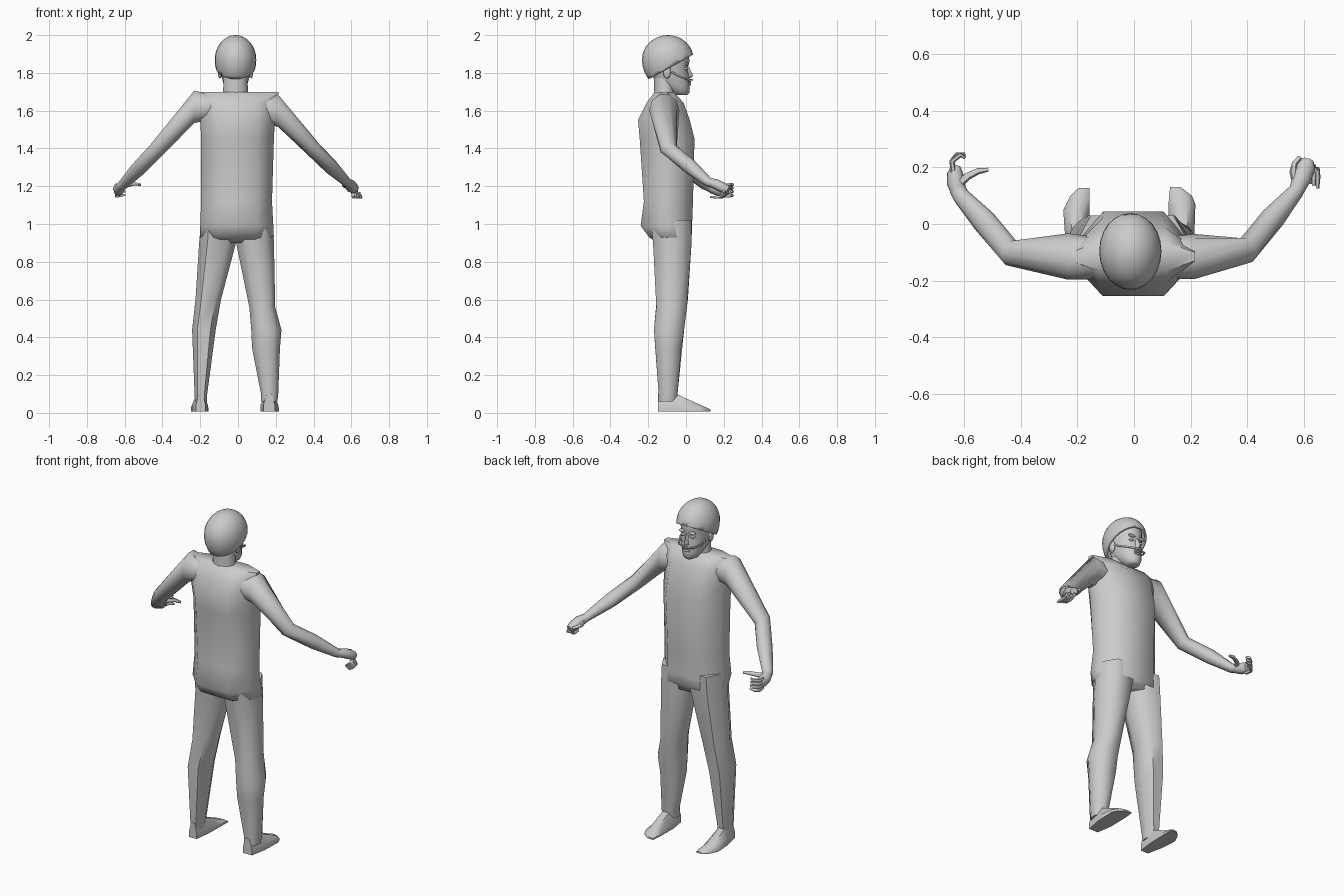
import bpy, bmesh, math
from mathutils import Vector

grey = bpy.data.materials.new("plain grey")
grey.diffuse_color = (0.6, 0.6, 0.6, 1)


def finish(name, bm, angle=60):
    bmesh.ops.recalc_face_normals(bm, faces=bm.faces)
    me = bpy.data.meshes.new(name)
    bm.to_mesh(me)
    bm.free()
    me.materials.append(grey)
    ob = bpy.data.objects.new(name, me)
    bpy.context.collection.objects.link(ob)
    bpy.ops.object.select_all(action='DESELECT')
    ob.select_set(True)
    bpy.context.view_layer.objects.active = ob
    bpy.ops.object.shade_smooth_by_angle(angle=math.radians(angle))
    return ob


def skin(name, rings, angle=60):
    """Join equal rings of points into a capped surface."""
    bm = bmesh.new()
    vs = [[bm.verts.new(p) for p in r] for r in rings]
    n = len(vs[0])
    for a, b in zip(vs, vs[1:]):
        for i in range(n):
            j = (i + 1) % n
            bm.faces.new((a[i], a[j], b[j], b[i]))
    bm.faces.new(vs[0])
    bm.faces.new(vs[-1])
    return finish(name, bm, angle)


OCTAGON = [(1, -.3), (1, .3), (.55, 1), (-.55, 1), (-1, .3), (-1, -.3), (-.55, -1), (.55, -1)]
ROUND = [(math.cos(i * math.tau / 16), math.sin(i * math.tau / 16)) for i in range(16)]


def stack(name, rows, shape=OCTAGON, angle=60):
    """Horizontal sections given as z, left, right, rear, front."""
    return skin(name, [[((l + r) / 2 + u * (r - l) / 2, (b + f) / 2 + v * (f - b) / 2, z)
                        for u, v in shape] for z, l, r, b, f in rows], angle)


def tube(name, pts, radii, n=8, first=None):
    """Sections along a path; each radius is (sideways, upward)."""
    pts = [Vector(p) for p in pts]
    rings = []
    for i, p in enumerate(pts):
        t = (pts[min(i + 1, len(pts) - 1)] - pts[max(i - 1, 0)]).normalized()
        if first and i < 2:
            t = Vector(first)
        side = t.cross(Vector((0, 0, 1))).normalized()
        up = side.cross(t)
        ru, rv = radii[i] if isinstance(radii[i], tuple) else (radii[i], radii[i])
        rings.append([p + side * ru * math.cos(k * math.tau / n) + up * rv * math.sin(k * math.tau / n)
                      for k in range(n)])
    return skin(name, rings)


def ball(name, c, r, seg=12):
    bm = bmesh.new()
    bmesh.ops.create_uvsphere(bm, u_segments=seg, v_segments=seg // 2, radius=1)
    for v in bm.verts:
        v.co = Vector([c[i] + v.co[i] * r[i] for i in range(3)])
    return finish(name, bm)


# torso with square shoulders
stack("torso", [
    (.90, -.13, .12, -.15, .025), (.93, -.20, .19, -.195, .03), (.99, -.20, .187, -.24, .032),
    (1.12, -.195, .18, -.223, .037), (1.45, -.195, .19, -.245, .045), (1.55, -.20, .195, -.254, .02),
    (1.64, -.215, .205, -.21, -.012), (1.70, -.225, .215, -.165, -.065)])

# legs
stack("left_leg", [
    (.06, -.228, -.165, -.145, -.05), (.10, -.23, -.163, -.145, -.045), (.44, -.243, -.118, -.17, -.01),
    (.60, -.225, -.09, -.155, .01), (.91, -.205, -.008, -.175, .03), (1.02, -.195, -.01, -.19, .03)])
stack("right_leg", [
    (.06, .123, .208, -.145, -.05), (.10, .122, .213, -.145, -.045), (.34, .075, .222, -.162, -.025),
    (.44, .07, .23, -.17, -.01), (.56, .06, .197, -.157, .005), (.91, -.012, .19, -.175, .03),
    (1.02, -.01, .183, -.19, .03)])


def foot(name, rows):
    """Wedge foot: y, inner x, outer x, top height."""
    skin(name, [[(a, y, .008), (b, y, .008), (b, y, .008 + h * .35),
                 (b + (a - b) * .28, y, h), (a + (b - a) * .28, y, h), (a, y, .008 + h * .35)]
                for y, a, b, h in rows], 50)


foot("left_foot", [(-.147, -.172, -.222, .10), (-.05, -.16, -.243, .10),
                   (.05, -.157, -.25, .05), (.10, -.157, -.225, .032), (.128, -.157, -.195, .018)])
foot("right_foot", [(-.147, .135, .195, .10), (-.05, .12, .213, .10),
                    (.07, .122, .217, .045), (.10, .124, .205, .032), (.13, .128, .165, .018)])

# arms, bent forward at the elbow
tube("left_arm", [(-.14, -.12, 1.62), (-.232, -.115, 1.62), (-.435, -.102, 1.388), (-.53, .01, 1.29), (-.612, .10, 1.205),
                  (-.625, .125, 1.195)],
     [(.075, .07), (.082, .09), (.047, .042), (.043, .04), (.03, .025), (.029, .022)], 10, (-1, 0, 0))
tube("right_arm", [(.13, -.12, 1.60), (.212, -.115, 1.60), (.398, -.092, 1.397), (.49, .02, 1.305), (.572, .115, 1.225),
                   (.582, .135, 1.215)],
     [(.075, .07), (.08, .09), (.047, .042), (.043, .04), (.028, .025), (.027, .023)], 10, (1, 0, 0))

# palms, fingers and thumbs
tube("left_palm", [(-.618, .11, 1.20), (-.63, .145, 1.188), (-.632, .18, 1.18), (-.63, .205, 1.178)],
     [(.027, .022), (.032, .03), (.028, .034), (.016, .028)])
tube("right_palm", [(.575, .12, 1.222), (.592, .16, 1.21), (.607, .20, 1.19), (.615, .225, 1.18)],
     [(.027, .022), (.033, .028), (.035, .027), (.022, .02)])
for k in range(4):
    z = 1.148 + k * .019
    tube(f"left_finger_{k + 1}", [(-.638, .185, z), (-.643, .222, z), (-.625 + k * .004, .245, z + .004),
                                  (-.597, .246 - k * .004, z + .006)], [.010, .010, .009, .006], 6)
    x = .60 + k * .013
    tube(f"right_finger_{k + 1}", [(x, .215 - k * .008, 1.19 - k * .008), (x + .008, .225 - k * .01, 1.165 - k * .006),
                                   (x + .011, .19 - k * .008, 1.142), (x + .01, .15 - k * .008, 1.143)],
         [.010, .010, .009, .006], 6)
tube("left_thumb", [(-.62, .14, 1.195), (-.585, .17, 1.207), (-.55, .187, 1.213), (-.515, .192, 1.208)],
     [.016, .013, .011, .007], 6)
tube("right_thumb", [(.575, .14, 1.215), (.562, .185, 1.205), (.568, .215, 1.20), (.588, .237, 1.195)],
     [.015, .013, .010, .007], 6)

# neck and face
CX = -.013
stack("neck", [(1.66, CX - .075, CX + .075, -.172, -.05), (1.70, CX - .066, CX + .066, -.168, -.06),
               (1.80, CX - .062, CX + .062, -.17, -.05)], ROUND)
stack("head", [(z, CX - w, CX + w, b, f) for z, w, b, f in [
    (1.682, .022, -.05, .004), (1.692, .04, -.08, .017), (1.72, .056, -.115, .02), (1.75, .066, -.16, .018),
    (1.79, .076, -.18, .016), (1.825, .079, -.19, .008), (1.86, .082, -.20, .018),
    (1.91, .08, -.2, .015), (1.96, .05, -.16, -.03)]], ROUND)
skin("nose", [[(CX - w, .005, z), (CX, y, z), (CX + w, .005, z)]
              for z, w, y in [(1.77, .012, .014), (1.776, .02, .032), (1.787, .016, .037), (1.835, .008, .014)]], 70)
for i, z in enumerate((1.739, 1.752)):
    ball(("lower_lip", "upper_lip")[i], (CX, .017, z), (.024, .011, .006))
for s, side in ((-1, "left"), (1, "right")):
    ball(side + "_ear", (CX + s * .083, -.10, 1.805), (.011, .021, .035))
    ball(side + "_eye", (CX + s * .032, .0, 1.822), (.014, .01, .007))
    ball(side + "_brow", (CX + s * .033, .006, 1.846), (.024, .011, .008))

# thin boom reaching from the ears round to the mouth
tube("mouth_boom", [(CX + x, y, z) for x, y, z in [
    (-.086, -.095, 1.815), (-.078, -.04, 1.785), (-.052, .012, 1.765), (0, .032, 1.763),
    (.052, .012, 1.765), (.078, -.04, 1.785), (.086, -.095, 1.815)]], [.005] * 7, 6)

# helmet: domed shell trimmed on a slant, low at the rear and high over the brow
bm = bmesh.new()
bmesh.ops.create_uvsphere(bm, u_segments=24, v_segments=16, radius=1)
for v in bm.verts:
    x, y, z = v.co
    v.co = (CX + x * .11, -.096 + y * .137, 1.87 + z * (.13 if z > 0 else .155))
bmesh.ops.bisect_plane(bm, geom=bm.verts[:] + bm.edges[:] + bm.faces[:], plane_co=(0, -.2, 1.765),
                       plane_no=(0, -.13, .235), clear_inner=True)
shell = finish("helmet", bm)
rim = shell.modifiers.new("thickness", 'SOLIDIFY')
rim.thickness = .012
rim.offset = -1
